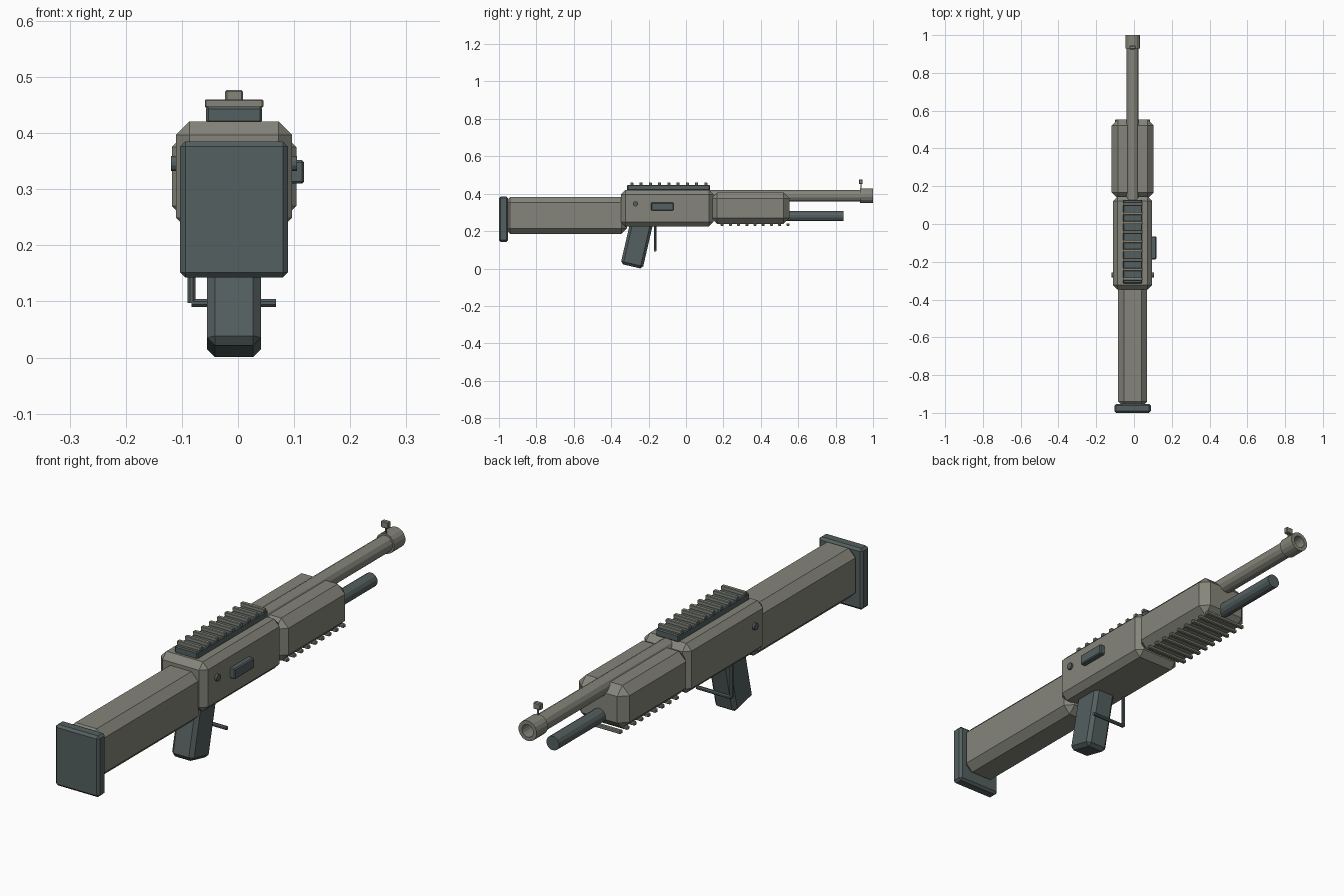
import bpy, bmesh, math
from mathutils import Matrix

if "Cube" in bpy.data.objects:
    bpy.data.objects.remove(bpy.data.objects["Cube"])

CX = -0.007  # centre line of the body


def material(name, rgb):
    m = bpy.data.materials.new(name)
    m.diffuse_color = (*rgb, 1)
    m.use_nodes = True
    m.node_tree.nodes["Principled BSDF"].inputs["Base Color"].default_value = m.diffuse_color
    return m


GREY = material("warm_grey", (0.235, 0.235, 0.2))
DARK = material("dark_slate", (0.09, 0.115, 0.115))


def finish(name, bm, mat, bevel=0):
    if bevel:
        bmesh.ops.bevel(bm, geom=bm.edges[:], offset=bevel, segments=1,
                        affect='EDGES', clamp_overlap=True)
    bmesh.ops.recalc_face_normals(bm, faces=bm.faces[:])
    me = bpy.data.meshes.new(name)
    bm.to_mesh(me)
    bm.free()
    me.materials.append(mat)
    ob = bpy.data.objects.new(name, me)
    bpy.context.collection.objects.link(ob)
    return ob


def box(name, x, y, z, mat, bevel=0):
    """Chamfered box from (min, max) ranges."""
    bm = bmesh.new()
    size = [r[1] - r[0] for r in (x, y, z)]
    mid = [(r[1] + r[0]) / 2 for r in (x, y, z)]
    bmesh.ops.create_cube(bm, size=1, matrix=Matrix.Translation(mid) @ Matrix.Diagonal((*size, 1)))
    return finish(name, bm, mat, bevel)


def lathe(name, profile, axis, centre, mat, sides=12):
    """Spin a (radius, distance) profile around an axis through centre."""
    bm = bmesh.new()
    rings = []
    for r, d in profile:
        ring = []
        for i in range(sides):
            a = 2 * math.pi * (i + 0.5) / sides
            u, v = r * math.cos(a), r * math.sin(a)
            p = {'X': (d, u, v), 'Y': (u, d, v), 'Z': (u, v, d)}[axis]
            ring.append(bm.verts.new([p[k] + centre[k] for k in range(3)]))
        rings.append(ring)
    for a, b in zip(rings, rings[1:]):
        for i in range(sides):
            j = (i + 1) % sides
            bm.faces.new((a[i], a[j], b[j], b[i]))
    bm.faces.new(rings[0])
    bm.faces.new(rings[-1])
    return finish(name, bm, mat)


def centred(half):
    return (CX - half, CX + half)


# main body
box("stock", centred(0.0765), (-0.97, -0.315), (0.185, 0.383), GREY, 0.03)
box("butt_plate", centred(0.096), (-1.0, -0.952), (0.143, 0.385), DARK, 0.009)
box("receiver", centred(0.1035), (-0.348, 0.146), (0.225, 0.421), GREY, 0.024)
box("fore_end", centred(0.111), (0.135, 0.553), (0.238, 0.407), GREY, 0.032)

# barrel with hollow muzzle ring, and the tube below it
lathe("barrel", [(0.033, 0.1), (0.033, 0.935)], 'Y', (CX, 0, 0.389), GREY)
lathe("muzzle", [(0.04, 0.93), (0.04, 1.0), (0.025, 1.0), (0.025, 0.94)], 'Y',
      (CX, 0, 0.389), GREY, 16)
lathe("magazine_tube", [(0.028, 0.5), (0.028, 0.843)], 'Y', (CX, 0, 0.28), DARK)

# front sight on a thin post
box("front_sight", centred(0.016), (0.925, 0.944), (0.451, 0.477), GREY, 0.003)
box("front_sight_post", centred(0.003), (0.932, 0.937), (0.425, 0.455), GREY)

# top rail with cross slats
box("top_rail", centred(0.05), (-0.315, 0.128), (0.418, 0.447), DARK, 0.004)
for i in range(9):
    y = -0.29 + i * 0.0495
    box(f"top_rail_slat_{i + 1}", centred(0.052), (y - 0.008, y + 0.008), (0.445, 0.46), GREY, 0.002)

# gripping ribs under the fore end
for i in range(9):
    y = 0.193 + i * 0.044
    box(f"fore_end_rib_{i + 1}", centred(0.093), (y - 0.008, y + 0.008), (0.228, 0.242), GREY, 0.003)

# tilted grip
grip = box("grip", (-0.048, 0.048), (-0.0605, 0.0605), (-0.15, 0.15), DARK, 0.014)
grip.data.transform(Matrix.Translation((CX, -0.257, 0.1575)) @ Matrix.Rotation(math.radians(-13), 4, 'X'))

# L-shaped trigger guard rod
lathe("guard_upright", [(0.0075, 0.097), (0.0075, 0.24)], 'Z', (-0.083, -0.165, 0), DARK, 8)
lathe("guard_crossbar", [(0.0075, -0.083), (0.0075, 0.068)], 'X', (0, -0.165, 0.097), DARK, 8)

# side details
box("ejection_cover", (0.085, 0.118), (-0.187, -0.066), (0.31, 0.352), DARK, 0.004)
lathe("receiver_pin", [(0.014, CX - 0.112), (0.014, CX + 0.112)], 'X', (0, -0.27, 0.346), DARK)
